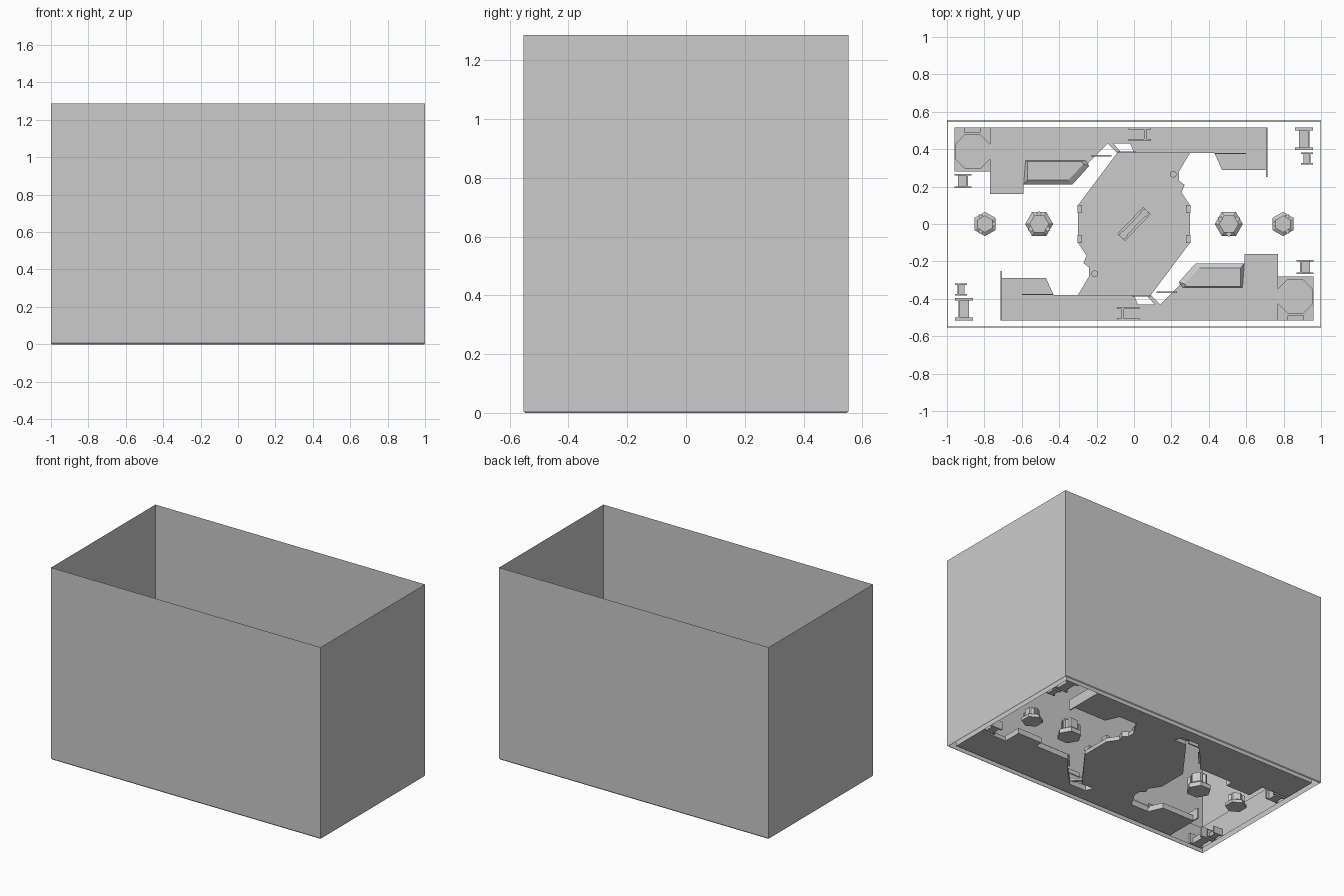
import bpy, bmesh, math
from mathutils import Matrix

if "Cube" in bpy.data.objects:
    bpy.data.objects.remove(bpy.data.objects["Cube"], do_unlink=True)

grey = bpy.data.materials.new("plain_grey")
grey.use_nodes = True
COLOUR = (0.6, 0.6, 0.6, 1)
grey.diffuse_color = COLOUR
grey.node_tree.nodes["Principled BSDF"].inputs["Base Color"].default_value = COLOUR


def finish(name, bm):
    mesh = bpy.data.meshes.new(name)
    bm.to_mesh(mesh)
    bm.free()
    mesh.materials.append(grey)
    ob = bpy.data.objects.new(name, mesh)
    bpy.context.collection.objects.link(ob)
    return ob


def paired(name, build):
    """Build a part and its half-turn twin."""
    for side, angle in (("a", 0), ("b", math.pi)):
        bm = bmesh.new()
        build(bm)
        bmesh.ops.rotate(bm, verts=bm.verts, matrix=Matrix.Rotation(angle, 3, 'Z'))
        finish(f"{name}_{side}", bm)


def slab(bm, points, z0, z1):
    """Extrude an outline from z0 to z1."""
    face = bm.faces.new([bm.verts.new((x, y, z0)) for x, y in points])
    out = bmesh.ops.extrude_face_region(bm, geom=[face], use_keep_orig=True)
    for v in out["geom"]:
        if isinstance(v, bmesh.types.BMVert):
            v.co.z = z1
    bmesh.ops.recalc_face_normals(bm, faces=bm.faces)


def box(bm, x0, x1, y0, y1, z0, z1):
    slab(bm, [(x0, y0), (x1, y0), (x1, y1), (x0, y1)], z0, z1)


def ring(n, r, cx=0, cy=0, turn=0):
    return [(cx + r * math.cos(turn + math.tau * i / n),
             cy + r * math.sin(turn + math.tau * i / n)) for i in range(n)]


def loft(bm, loops, cap=False):
    """Join outlines given as (points, height) with side faces."""
    rows = [[bm.verts.new((x, y, z)) for x, y in pts] for pts, z in loops]
    for low, high in zip(rows, rows[1:]):
        for i in range(len(low)):
            j = (i + 1) % len(low)
            bm.faces.new((low[i], low[j], high[j], high[i]))
    if cap:
        bm.faces.new(rows[0][::-1])
        bm.faces.new(rows[-1])


def rect(x, y):
    return [(-x, -y), (x, -y), (x, y), (-x, y)]


# Tall open shell with a narrow lip underneath
bm = bmesh.new()
loft(bm, [(rect(0.996, 0.548), 0), (rect(1, 0.553), 0.006), (rect(1, 0.553), 1.287)])
finish("outer_walls", bm)

# Low inner fence
bm = bmesh.new()
loft(bm, [(rect(0.96, 0.516), 0.002), (rect(0.96, 0.516), 0.15)])
finish("inner_fence", bm)

# Central raised deck
half = [(0.09, -0.38), (0.30, -0.10), (0.30, 0.10), (0.24, 0.19), (0.24, 0.28), (0.30, 0.38)]
bm = bmesh.new()
slab(bm, half + [(-x, -y) for x, y in half], 0.004, 0.03)
finish("central_deck", bm)

# Long side platforms
PLATFORM = [(-0.77, 0.515), (0.71, 0.515), (0.71, 0.29), (0.47, 0.29), (0.43, 0.38),
            (0, 0.38), (-0.02, 0.43), (-0.14, 0.43), (-0.24, 0.33), (-0.34, 0.21),
            (-0.59, 0.21), (-0.59, 0.16), (-0.77, 0.16)]
paired("side_platform", lambda bm: slab(bm, PLATFORM, 0.004, 0.04))


# Raised tray with a sloping front on each platform
def tray(bm):
    low = [(-0.59, 0.21), (-0.33, 0.21), (-0.24, 0.31), (-0.26, 0.34), (-0.58, 0.34)]
    high = [(-0.57, 0.235), (-0.35, 0.235), (-0.27, 0.32), (-0.28, 0.335), (-0.57, 0.335)]
    loft(bm, [(low, 0.04), (high, 0.06)], cap=True)


paired("tray", tray)


# Thin guard walls
def guards(bm):
    box(bm, 0.706, 0.714, 0.25, 0.515, 0.004, 0.075)
    box(bm, 0.43, 0.60, 0.373, 0.38, 0.03, 0.06)
    box(bm, -0.09, 0.01, 0.38, 0.388, 0.03, 0.06)
    box(bm, -0.23, -0.12, 0.362, 0.37, 0.03, 0.06)


paired("guard_walls", guards)


# Corner pads with an eight-sided top
def corner_pad(bm):
    box(bm, -0.96, -0.762, 0.28, 0.515, 0.004, 0.03)
    slab(bm, ring(8, 0.102, -0.863, 0.387, math.pi / 8), 0.03, 0.045)
    box(bm, -0.91, -0.82, 0.49, 0.515, 0.03, 0.09)


paired("corner_pad", corner_pad)


# Six-sided towers along the middle
def tower(x, r, height, turn):
    def build(bm):
        loft(bm, [(ring(6, r, x, 0, turn), 0.004), (ring(6, r, x, 0, turn), height * 0.3),
                  (ring(6, r * 0.7, x, 0, turn), height * 0.45),
                  (ring(6, r * 0.7, x, 0, turn), height)], cap=True)
        for i in range(3):
            a = turn + math.pi / 6 + i * math.tau / 3
            slab(bm, ring(4, r * 0.22, x + r * 0.7 * math.cos(a), r * 0.7 * math.sin(a), a),
                 height * 0.3, height * 0.85)
    return build


paired("inner_tower", tower(0.507, 0.075, 0.11, 0))
paired("outer_tower", tower(0.797, 0.065, 0.08, math.pi / 6))


# Small wall stations: two side cheeks, a shelf and a back plate
def station(bm, x, y, w, d, h):
    box(bm, x - w, x + w, y - d, y - d * 0.75, 0.004, h)
    box(bm, x - w, x + w, y + d * 0.75, y + d, 0.004, h)
    box(bm, x - w * 0.6, x + w * 0.4, y - d * 0.75, y + d * 0.75, 0.004, h * 0.6)
    box(bm, x + w * 0.4, x + w * 0.6, y - d * 0.75, y + d * 0.75, 0.004, h)


def stations(bm):
    station(bm, -0.915, 0.23, 0.045, 0.038, 0.06)
    station(bm, 0.91, 0.455, 0.048, 0.06, 0.07)
    station(bm, 0.925, 0.35, 0.033, 0.033, 0.05)
    station(bm, 0.03, 0.48, 0.06, 0.035, 0.075)


paired("stations", stations)


# Edge brackets, post and step around the deck
def deck_fittings(bm):
    for y in (-0.08, 0.08):
        box(bm, 0.278, 0.302, y - 0.022, y + 0.022, 0.03, 0.05)
    slab(bm, ring(16, 0.018, 0.21, 0.266), 0.03, 0.06)
    slab(bm, [(0.19, 0.18), (0.25, 0.16), (0.27, 0.21), (0.23, 0.24)], 0.004, 0.038)
    slab(bm, [(-0.14, 0.43), (-0.11, 0.43), (-0.07, 0.385), (-0.09, 0.38)], 0.03, 0.045)


paired("deck_fittings", deck_fittings)

# Diagonal central stand: base, two legs, crossbar and panels
bm = bmesh.new()
box(bm, -0.1, 0.1, -0.028, 0.028, 0.03, 0.04)
for s in (-1, 1):
    box(bm, s * 0.08 - 0.012, s * 0.08 + 0.012, -0.02, 0.02, 0.04, 0.16)
    box(bm, s * 0.035 - 0.025, s * 0.035 + 0.025, -0.012, 0.012, 0.07, 0.14)
box(bm, -0.1, 0.1, -0.015, 0.015, 0.15, 0.165)
bmesh.ops.rotate(bm, verts=bm.verts, matrix=Matrix.Rotation(math.radians(46), 3, 'Z'))
finish("central_stand", bm)
